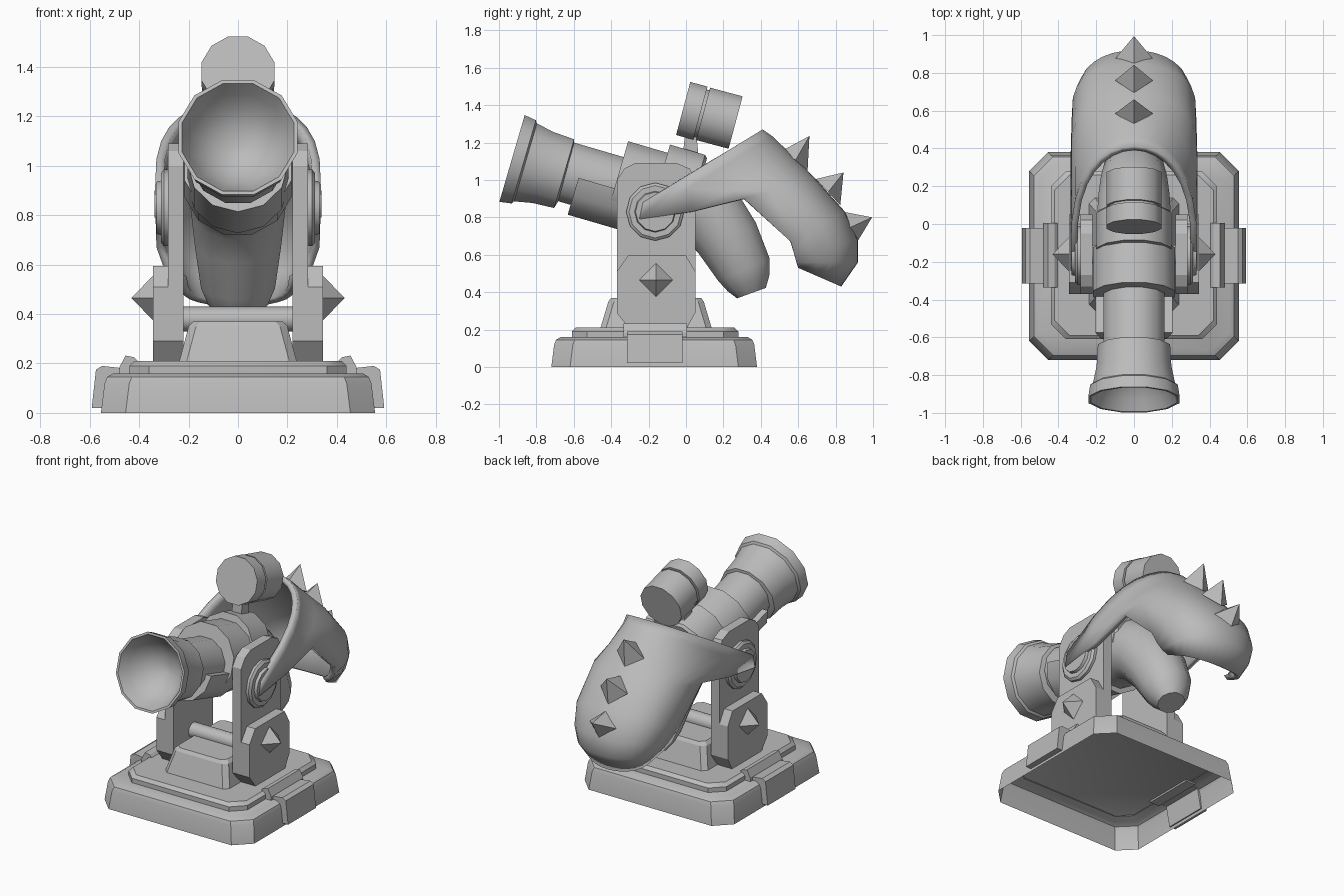
import bpy, math
from mathutils import Vector

old = bpy.data.objects.get("Cube")
if old:
    bpy.data.objects.remove(old, do_unlink=True)

grey = bpy.data.materials.new("plain grey")
grey.use_nodes = True
COL = (0.5, 0.5, 0.5, 1)
grey.diffuse_color = COL
grey.node_tree.nodes["Principled BSDF"].inputs["Base Color"].default_value = COL


def make(name, verts, faces, smooth=None):
    me = bpy.data.meshes.new(name)
    me.from_pydata([tuple(v) for v in verts], [], faces)
    me.materials.append(grey)
    ob = bpy.data.objects.new(name, me)
    bpy.context.collection.objects.link(ob)
    bpy.ops.object.select_all(action='DESELECT')
    ob.select_set(True)
    bpy.context.view_layer.objects.active = ob
    bpy.ops.object.mode_set(mode='EDIT')
    bpy.ops.mesh.select_all(action='SELECT')
    bpy.ops.mesh.normals_make_consistent(inside=False)
    bpy.ops.object.mode_set(mode='OBJECT')
    if smooth:
        bpy.ops.object.shade_smooth_by_angle(angle=math.radians(smooth))
    return ob


def loft(name, rings, smooth=None, cap_start=True, cap_end=True, closed=True):
    """Skin a list of equally long point rings."""
    n = len(rings[0])
    verts = [p for r in rings for p in r]
    faces = []
    for k in range(len(rings) - 1):
        for i in range(n if closed else n - 1):
            j = (i + 1) % n
            faces.append((k * n + i, k * n + j, (k + 1) * n + j, (k + 1) * n + i))
    if cap_start:
        faces.append(tuple(range(n)))
    if cap_end:
        faces.append(tuple(range(len(verts) - n, len(verts))))
    return make(name, verts, faces, smooth)


def slab_x(name, x0, x1, outline):
    """Extrude a (y, z) outline along x."""
    return loft(name, [[(x, y, z) for y, z in outline] for x in (x0, x1)])


def ring(y, z, r, tilt, n=12):
    """Circle around an axis lying in the y-z plane, tilted down by tilt degrees."""
    a = math.radians(tilt)
    up = Vector((0, math.sin(a), math.cos(a)))
    return [Vector((0, y, z)) + r * (Vector((1, 0, 0)) * math.sin(t) + up * math.cos(t))
            for t in (2 * math.pi * (i + 0.5) / n for i in range(n))]


def octagon(hx, y0, y1, c, z):
    return [(hx, y0 + c, z), (hx, y1 - c, z), (hx - c, y1, z), (c - hx, y1, z),
            (-hx, y1 - c, z), (-hx, y0 + c, z), (c - hx, y0, z), (hx - c, y0, z)]


def spike(name, base, tip, u, v):
    b, u, v = Vector(base), Vector(u), Vector(v)
    make(name, [b + u, b + v, b - u, b - v, Vector(tip)],
         [(0, 1, 4), (1, 2, 4), (2, 3, 4), (3, 0, 4), (0, 1, 2, 3)])


# Base: hollow, open at the bottom, with a raised step
def stack(name, hx, y0, y1, c, layers):
    loft(name, [octagon(hx - i, y0 + i, y1 - i, c, z) for z, i in layers],
         smooth=35, cap_start=False)


stack("base_plate", 0.555, -0.72, 0.38, 0.10,
      [(0, 0), (0.12, 0.015), (0.145, 0.025), (0.16, 0.05)])
stack("base_step", 0.44, -0.61, 0.28, 0.08, [(0.155, 0), (0.19, 0.0), (0.21, 0.02)])

# Central block and cross bar
loft("centre_block", [octagon(0.24, -0.46, 0.14, 0.03, 0.2),
                      octagon(0.20, -0.415, 0.095, 0.03, 0.35),
                      octagon(0.18, -0.40, 0.08, 0.03, 0.37)])
loft("cross_bar", [[(x, -0.16 + 0.05 * math.cos(t), 0.38 + 0.05 * math.sin(t))
                    for t in (math.tau * i / 12 for i in range(12))]
                   for x in (-0.22, 0.22)], smooth=40)

# Side supports, mirrored
post = [(-0.30, 0.20), (0.0, 0.20), (0.05, 0.29), (0.05, 1.0), (0.02, 1.06), (-0.05, 1.09),
        (-0.27, 1.09), (-0.33, 1.06), (-0.37, 1.0), (-0.37, 0.29)]
plate = [(-0.30, 0.20), (0.0, 0.20), (0.05, 0.29), (0.05, 0.51), (0.0, 0.595),
         (-0.31, 0.595), (-0.37, 0.51), (-0.37, 0.29)]
lower_clip = [(0.45, 0.16), (0.46, 0.18), (0.55, 0.19), (0.575, 0.175),
              (0.592, 0.02), (0.545, 0.02), (0.52, 0.15)]
upper_clip = [(0.395, 0.20), (0.42, 0.225), (0.455, 0.232), (0.48, 0.185), (0.48, 0.15), (0.41, 0.15)]
for s, side in ((1, "left"), (-1, "right")):
    slab_x(side + "_post", s * 0.22, s * 0.283, post)
    slab_x(side + "_plate", s * 0.283, s * 0.345, plate)
    spike(side + "_plate_spike", (s * 0.344, -0.16, 0.465), (s * 0.432, -0.16, 0.465),
          (0, 0.09, 0), (0, 0, 0.09))
    loft(side + "_pivot", [[(s * x, -0.165 + r * math.cos(t), 0.83 + r * math.sin(t))
                            for t in (math.tau * i / 12 for i in range(12))]
                           for x, r in ((0.27, 0.155), (0.30, 0.155), (0.312, 0.14),
                                        (0.312, 0.11), (0.33, 0.105))], smooth=30)
    for nm, pts, y0, y1 in (("_lower_clip", lower_clip, -0.315, -0.02),
                            ("_upper_clip", upper_clip, -0.335, 0.005)):
        loft(side + nm, [[(s * x, y, z) for x, z in pts] for y in (y0, y1)])

# Barrel parts, placed by distance along the tilted axis and offset above it
TILT = 16.3
CA, SA = math.cos(math.radians(TILT)), math.sin(math.radians(TILT))


def on_axis(d, off=0.0):
    return -0.93 + d * CA + off * SA, 1.115 - d * SA + off * CA


def barrel(name, profile, off=0.0, **kw):
    return loft(name, [ring(*on_axis(d, off), r, TILT) for d, r in profile], smooth=35, **kw)


barrel("muzzle", [(0.20, 0.02), (0.18, 0.09), (0.13, 0.16), (0.06, 0.205), (0.0, 0.235),
                  (0.0, 0.25), (0.065, 0.24), (0.075, 0.225), (0.17, 0.205),
                  (0.29, 0.198), (0.30, 0.16)])
barrel("barrel_tube", [(0.28, 0.168), (0.64, 0.168)], off=0.012)
barrel("barrel_sleeve", [(0.57, 0.19), (0.57, 0.225), (0.81, 0.225), (0.81, 0.19)], off=0.045)
barrel("rear_collar", [(0.79, 0.205), (0.985, 0.205), (1.0, 0.19)], off=0.11)

# Half sleeve cradling the underside of the barrel
cradle = []
for d in (0.37, 0.68):
    arc = []
    for r, order in ((0.205, range(7)), (0.16, range(6, -1, -1))):
        for i in order:
            t = math.pi * i / 6
            y, z = on_axis(d, -r * math.sin(t))
            arc.append((r * math.cos(t), y, z))
    cradle.append(arc)
loft("barrel_cradle", cradle, smooth=35)

# Tail bending down behind the barrel
loft("tail", [ring(*p) for p in ((-0.20, 0.93, 0.19, 16), (-0.02, 0.93, 0.205, 25),
                                 (0.12, 0.83, 0.195, 48), (0.22, 0.69, 0.18, 62),
                                 (0.31, 0.52, 0.155, 66), (0.335, 0.45, 0.125, 68),
                                 (0.35, 0.395, 0.085, 70))], smooth=40)

# Sighting cylinder on its stem
def sight(name, profile):
    loft(name, [ring(-0.015 + d * 0.966, 1.382 - d * 0.259, r, 15) for d, r in profile], smooth=35)


sight("sight_front", [(0, 0.152), (0.095, 0.152)])
sight("sight_neck", [(0.09, 0.135), (0.115, 0.135)])
sight("sight_rear", [(0.11, 0.15), (0.29, 0.15)])
slab_x("sight_stem", -0.035, 0.035, [(-0.02, 1.10), (0.07, 1.10), (0.05, 1.30), (0.0, 1.30)])

# Rear shell: arches from a rim point (y, z) over a spine point (y, z) with a half width
stations = [((-0.23, 0.88), (0.41, 1.27), 0.337), ((-0.25, 0.79), (0.46, 1.235), 0.337),
            ((0.03, 0.83), (0.57, 1.13), 0.337), ((0.31, 0.90), (0.69, 1.01), 0.337),
            ((0.56, 0.67), (0.85, 0.83), 0.33), ((0.58, 0.60), (0.92, 0.68), 0.305),
            ((0.59, 0.56), (0.92, 0.56), 0.275), ((0.60, 0.53), (0.83, 0.43), 0.235)]
arches = []
for rim, spine, w in stations:
    arch = []
    for i in range(17):
        t = math.pi * (i / 16 - 0.5)
        c = max(0.0, math.cos(t)) ** 0.6
        arch.append((w * math.sin(t), rim[0] + (spine[0] - rim[0]) * c,
                     rim[1] + (spine[1] - rim[1]) * c))
    arches.append(arch)
shell = loft("rear_shell", arches, smooth=50, cap_start=False, cap_end=False, closed=False)
# Point the faces outwards so that the thickness grows inwards
mid = min(shell.data.polygons, key=lambda p: (p.center - Vector((0, 0.7, 1.0))).length)
if mid.normal.y + mid.normal.z < 0:
    shell.data.flip_normals()
thick = shell.modifiers.new("thickness", 'SOLIDIFY')
thick.thickness = 0.035
thick.offset = -1

# Spikes down the back of the shell
for k, (b, tip, v) in enumerate((((0.585, 1.105), (0.66, 1.235), (0.065, -0.055)),
                                 ((0.76, 0.935), (0.842, 1.04), (0.065, -0.07)),
                                 ((0.875, 0.745), (0.995, 0.80), (0.035, -0.085)))):
    spike("back_spike_%d" % (k + 1), (0, *b), (0, *tip), (0.1, 0, 0), (0, *v))
